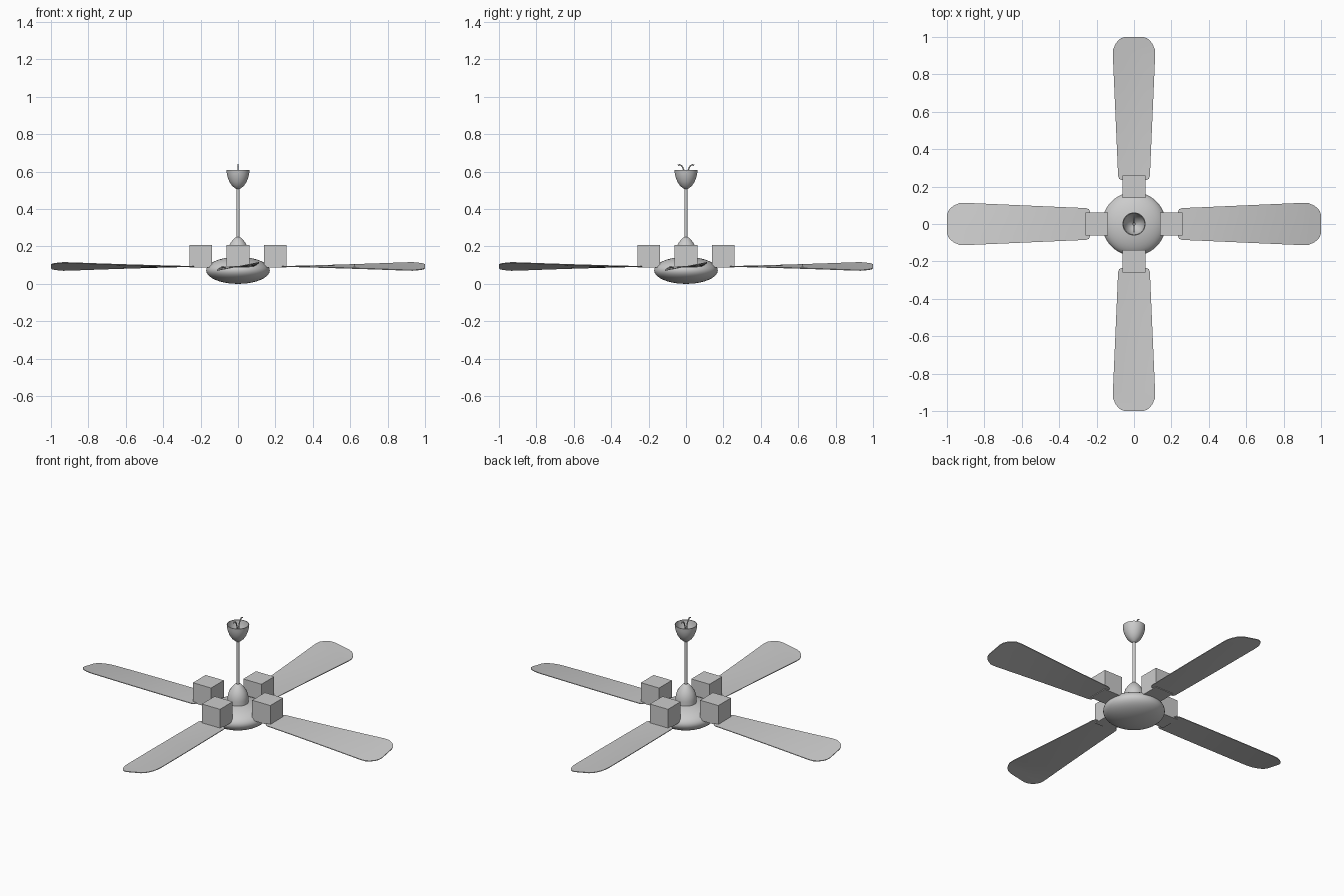
import bpy, bmesh, math
from mathutils import Matrix

if "Cube" in bpy.data.objects:
    bpy.data.objects.remove(bpy.data.objects["Cube"])


def finish(bm, name, smooth=True):
    bmesh.ops.recalc_face_normals(bm, faces=bm.faces[:])
    me = bpy.data.meshes.new(name)
    bm.to_mesh(me)
    bm.free()
    ob = bpy.data.objects.new(name, me)
    bpy.context.collection.objects.link(ob)
    if smooth:
        bpy.ops.object.select_all(action='DESELECT')
        ob.select_set(True)
        bpy.context.view_layer.objects.active = ob
        bpy.ops.object.shade_smooth_by_angle(angle=math.radians(35))
    return ob


def lathe(name, profile, n=40, closed=False):
    """Spin (radius, z) points round the z axis."""
    bm = bmesh.new()
    vs = [bm.verts.new((r, 0, z)) for r, z in profile]
    pairs = list(zip(vs, vs[1:])) + ([(vs[-1], vs[0])] if closed else [])
    es = [bm.edges.new(p) for p in pairs]
    bmesh.ops.spin(bm, geom=vs + es, cent=(0, 0, 0), axis=(0, 0, 1),
                   angle=2 * math.pi, steps=n, use_duplicate=False)
    bmesh.ops.remove_doubles(bm, verts=bm.verts[:], dist=1e-5)
    return finish(bm, name)


# Motor housing: flattened ellipsoid
steps = 20
lathe("motor_housing", [(0.17 * math.sin(math.pi * i / steps),
                         0.072 - 0.072 * math.cos(math.pi * i / steps))
                        for i in range(steps + 1)], 48)

# Lower bell cover, down rod and open ceiling cup
lathe("lower_cover", [(0.058, 0.12), (0.058, 0.165), (0.055, 0.185), (0.048, 0.205),
                      (0.038, 0.222), (0.025, 0.238), (0.013, 0.249), (0, 0.251)])
lathe("down_rod", [(0, 0.14), (0.009, 0.14), (0.009, 0.575), (0, 0.575)], 20)
cup = [(0.009, 0.507), (0.02, 0.514), (0.034, 0.527), (0.046, 0.546),
       (0.055, 0.568), (0.06, 0.59), (0.062, 0.61)]
lathe("ceiling_cup", cup + [(max(r - 0.004, 0.008), z + (0.004 if z < 0.6 else 0))
                            for r, z in reversed(cup)], closed=True)

# Two supply wires leaving the cup
for side, s in (("right", 1), ("left", -1)):
    cu = bpy.data.curves.new("wire_" + side, 'CURVE')
    cu.dimensions = '3D'
    cu.bevel_depth = 0.0035
    cu.bevel_resolution = 2
    cu.use_fill_caps = True
    sp = cu.splines.new('BEZIER')
    pts = [(0.004, 0.565), (0.012, 0.608), (0.032, 0.636), (0.044, 0.634)]
    sp.bezier_points.add(len(pts) - 1)
    for p, (y, z) in zip(sp.bezier_points, pts):
        p.co = (0, s * y, z)
        p.handle_left_type = p.handle_right_type = 'AUTO'
    bpy.context.collection.objects.link(bpy.data.objects.new("wire_" + side, cu))

# Blade outline as (radius, half width), twisted progressively to the tip
outline = [(0.235, 0.068), (0.242, 0.079), (0.255, 0.085), (0.42, 0.092),
           (0.58, 0.099), (0.74, 0.106), (0.90, 0.113), (0.935, 0.111),
           (0.962, 0.099), (0.982, 0.084), (0.994, 0.068), (1.0, 0.048)]
cols = [-1, -0.5, 0, 0.5, 1]
thick = 0.004

for k in range(4):
    turn = Matrix.Rotation(k * math.pi / 2, 4, 'Z')
    # Blade
    bm = bmesh.new()
    rows = []
    for r, w in outline:
        slope = 0.19 * min(1, (r - 0.235) / 0.7)
        rows.append([bm.verts.new((r, c * w, 0.091 + slope * c * w)) for c in cols])
    for a, b in zip(rows, rows[1:]):
        for j in range(len(cols) - 1):
            bm.faces.new((a[j], b[j], b[j + 1], a[j + 1]))
    top = bmesh.ops.extrude_face_region(bm, geom=bm.faces[:], use_keep_orig=True)
    bmesh.ops.translate(bm, vec=(0, 0, thick),
                        verts=[v for v in top['geom'] if isinstance(v, bmesh.types.BMVert)])
    bm.transform(turn)
    finish(bm, f"blade_{k + 1}")
    # Mounting block
    bm = bmesh.new()
    bmesh.ops.create_cube(bm, size=0.122)
    bm.transform(turn @ Matrix.Translation((0.199, 0, 0.148)))
    finish(bm, f"blade_block_{k + 1}", False)
